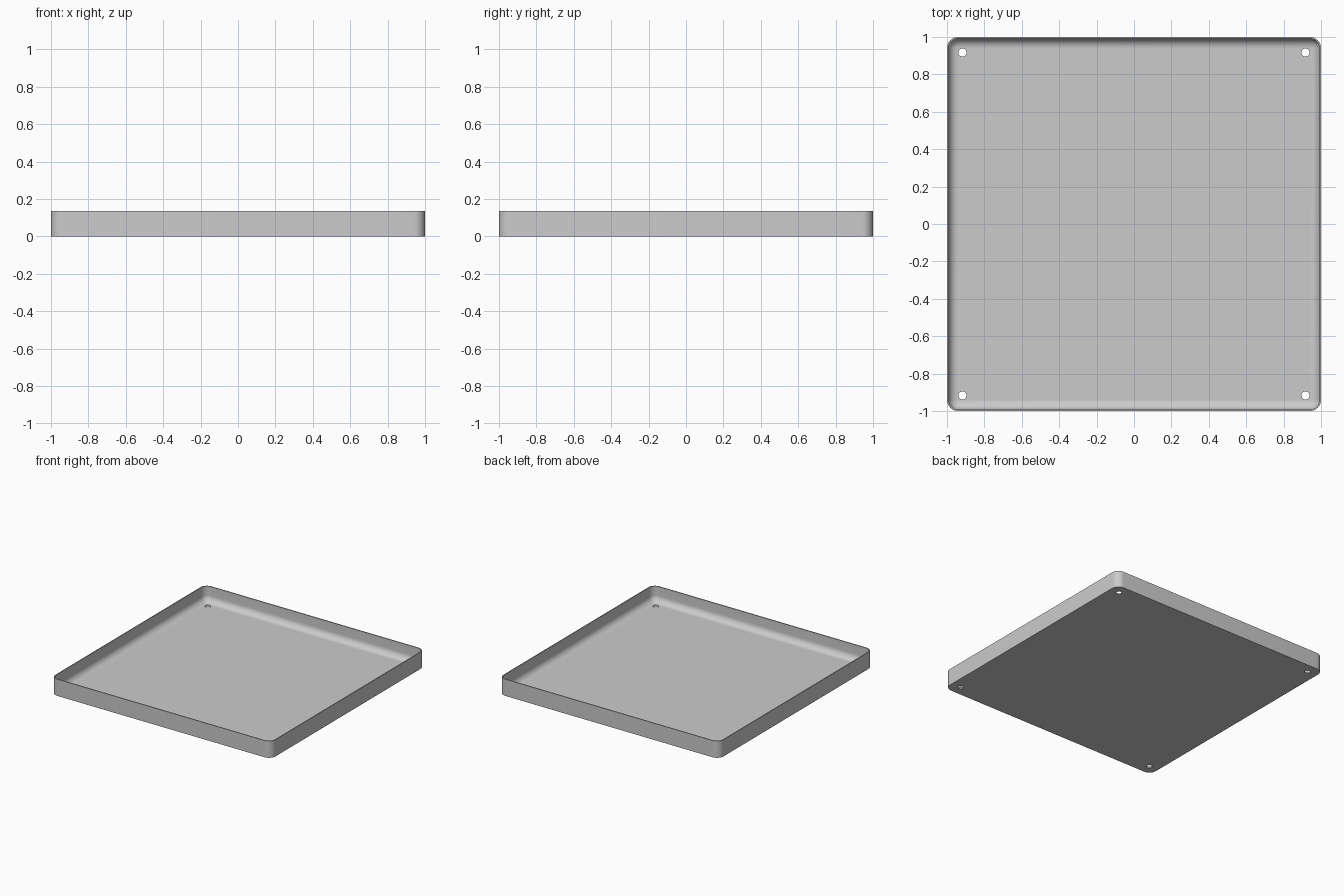
import bpy, bmesh
from math import cos, sin, pi, radians

cube = bpy.data.objects.get("Cube")
if cube:
    bpy.data.objects.remove(cube, do_unlink=True)

HALF, HEIGHT, CORNER = 1.0, 0.137, 0.06
WALL, FLOOR, FILLET = 0.008, 0.01, 0.052
HOLE_POS, HOLE_R = 0.917, 0.022
STEPS = 10

grey = bpy.data.materials.new("light grey")
grey.use_nodes = True
colour = (0.6, 0.6, 0.6, 1)
grey.diffuse_color = colour
grey.node_tree.nodes["Principled BSDF"].inputs["Base Color"].default_value = colour


def rounded_square(bm, inset, z):
    """Ring of vertices around a square with rounded corners."""
    r, c = max(CORNER - inset, 0), min(HALF - CORNER, HALF - inset)
    ring = []
    for k, (sx, sy) in enumerate([(1, 1), (-1, 1), (-1, -1), (1, -1)]):
        for i in range(STEPS + 1):
            a = (k + i / STEPS) * pi / 2
            ring.append(bm.verts.new((sx * c + r * cos(a), sy * c + r * sin(a), z)))
    return ring


# Tray section: outer wall, rim, inner wall and rounded join to the floor
section = [(0, 0), (0, HEIGHT), (WALL, HEIGHT)]
for i in range(STEPS + 1):
    a = i / STEPS * pi / 2
    section.append((WALL + FILLET * (1 - cos(a)), FLOOR + FILLET * (1 - sin(a))))

bm = bmesh.new()
rings = [rounded_square(bm, inset, z) for inset, z in section]
for low, high in zip(rings, rings[1:]):
    for i in range(len(low)):
        j = (i + 1) % len(low)
        bm.faces.new((low[i], low[j], high[j], high[i]))
bm.faces.new(rings[0][::-1])
bm.faces.new(rings[-1])
bmesh.ops.remove_doubles(bm, verts=bm.verts[:], dist=1e-5)
bmesh.ops.recalc_face_normals(bm, faces=bm.faces[:])
mesh = bpy.data.meshes.new("tray")
bm.to_mesh(mesh)
bm.free()
mesh.materials.append(grey)
tray = bpy.data.objects.new("tray", mesh)
bpy.context.collection.objects.link(tray)
bpy.context.view_layer.objects.active = tray

# Corner screw holes
for sx in (-1, 1):
    for sy in (-1, 1):
        bpy.ops.mesh.primitive_cylinder_add(vertices=32, radius=HOLE_R, depth=0.1,
                                            location=(sx * HOLE_POS, sy * HOLE_POS, 0))
        cutter = bpy.context.object
        cutter.name = "hole_cutter"
        cutter.hide_render = True
        cutter.data.materials.append(grey)
        bpy.context.view_layer.objects.active = tray
        cut = tray.modifiers.new("hole", 'BOOLEAN')
        cut.operation, cut.solver, cut.object = 'DIFFERENCE', 'EXACT', cutter
        bpy.ops.object.modifier_apply(modifier=cut.name)
        bpy.data.objects.remove(cutter, do_unlink=True)

# Smooth curves, sharp rim and base
bpy.ops.object.select_all(action='DESELECT')
tray.select_set(True)
bpy.context.view_layer.objects.active = tray
bpy.ops.object.shade_smooth_by_angle(angle=radians(30))
